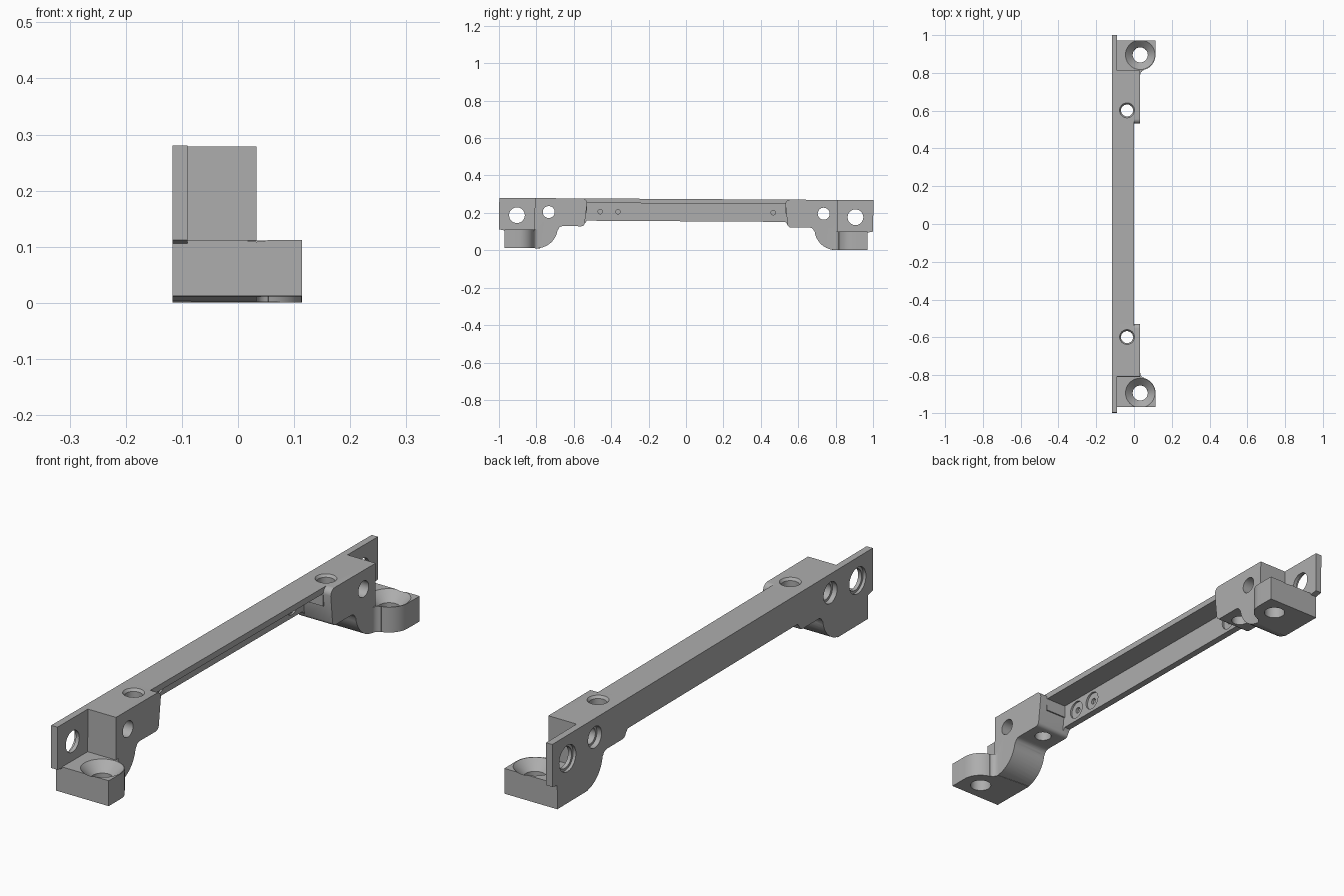
import bpy, math
from mathutils import Matrix

cube = bpy.data.objects.get("Cube")
if cube:
    bpy.data.objects.remove(cube, do_unlink=True)

grey = bpy.data.materials.new("satin grey")
grey.use_nodes = True
grey.diffuse_color = (0.42, 0.42, 0.42, 1)
grey.node_tree.nodes["Principled BSDF"].inputs["Base Color"].default_value = grey.diffuse_color

BACK, INNER, FLANGE, SIDE = -0.117, -0.09, 0.0, 0.033
FLOOR, LEDGE, STEP, BEAM, TOP = 0.006, 0.106, 0.125, 0.155, 0.274


def prism(name, outline, lo, hi, axis):
    """Extrude an outline along x (outline in y, z) or z (outline in x, y)."""
    place = (lambda p, d: (d, *p)) if axis == "x" else (lambda p, d: (*p, d))
    n = len(outline)
    verts = [place(p, d) for d in (lo, hi) for p in outline]
    faces = [list(range(n))[::-1], list(range(n, 2 * n))]
    faces += [[i, (i + 1) % n, (i + 1) % n + n, i + n] for i in range(n)]
    mesh = bpy.data.meshes.new(name)
    mesh.from_pydata(verts, [], faces)
    ob = bpy.data.objects.new(name, mesh)
    bpy.context.collection.objects.link(ob)
    bpy.context.view_layer.objects.active = ob
    bpy.ops.object.mode_set(mode="EDIT")
    bpy.ops.mesh.select_all(action="SELECT")
    bpy.ops.mesh.normals_make_consistent(inside=False)
    bpy.ops.object.mode_set(mode="OBJECT")
    return ob


def arc(cx, cy, r, start, end, steps=10):
    angles = [math.radians(start + (end - start) * i / steps) for i in range(steps + 1)]
    return [(cx + r * math.cos(a), cy + r * math.sin(a)) for a in angles]


def flip(points, s):
    return [(a * s, b) for a, b in points]


def drill(name, centre, r1, r2, depth, axis="z"):
    """Cone or cylinder cutter; r1 lies at the low end of the axis."""
    rot = (0, math.pi / 2, 0) if axis == "x" else (0, 0, 0)
    bpy.ops.mesh.primitive_cone_add(vertices=40, radius1=r1, radius2=r2, depth=depth,
                                    location=centre, rotation=rot)
    ob = bpy.context.object
    ob.name = name
    return ob


def combine(target, other, operation):
    mod = target.modifiers.new("join", "BOOLEAN")
    mod.operation, mod.solver, mod.object = operation, "EXACT", other
    bpy.context.view_layer.objects.active = target
    bpy.ops.object.modifier_apply(modifier=mod.name)
    bpy.data.objects.remove(other, do_unlink=True)


# Underside curve from the foot up to the beam
under = ([(0.8, FLOOR)] + arc(0.8, 0.12, 0.114, 268, 188)
         + arc(0.66, 0.1, 0.025, 20, 90, 5) + arc(0.56, 0.143, 0.018, 270, 190, 5))

# Back wall with its stepped ends
half = [(1, TOP), (1, LEDGE), (0.97, LEDGE - 0.006), (0.97, FLOOR)] + under + [(0.53, BEAM)]
bracket = prism("mounting_bar", half + flip(half, -1)[::-1], BACK, INNER, "x")

# Top flange of the beam
flange = [(-0.7, 0.25), (0.7, 0.25), (0.7, TOP), (-0.7, TOP)]
combine(bracket, prism("flange", flange, BACK, FLANGE, "x"), "UNION")

for s in (1, -1):
    # End block and its curved neck
    block = [(0.81, TOP), (0.81, FLOOR)] + under + arc(0.555, TOP - 0.025, 0.025, 180, 90, 6)
    combine(bracket, prism("end_block", flip(block, s), BACK, SIDE, "x"), "UNION")
    # Square top corner under the flange width
    fill = [(0.53, 0.2), (0.7, 0.2), (0.7, TOP), (0.53, TOP)]
    combine(bracket, prism("block_fill", flip(fill, s), BACK, FLANGE, "x"), "UNION")
    # Foot with one rounded corner and a flare into the neck
    foot = [(BACK, 0.78), (BACK, 0.97), (0.114, 0.97)] + arc(SIDE, 0.895, 0.081, 0, -75)
    foot += arc(0.058, 0.79, 0.025, 100, 180, 5)
    outline = [(x, y * s) for x, y in foot]
    combine(bracket, prism("foot", outline, FLOOR, LEDGE, "z"), "UNION")

    # Countersunk foot hole, vertical block hole, cross hole and end hole
    cutters = [
        drill("foot_hole", (SIDE, s * 0.895, 0.05), 0.04, 0.04, 0.2),
        drill("foot_sink", (SIDE, s * 0.895, 0.088), 0.04, 0.08, 0.04),
        drill("block_hole", (-0.037, s * 0.6, 0.2), 0.032, 0.032, 0.3),
        drill("block_sink", (-0.037, s * 0.6, TOP - 0.004), 0.032, 0.041, 0.012),
        drill("cross_hole", (-0.04, s * 0.735, 0.2), 0.032, 0.032, 0.3, "x"),
        drill("cross_sink", (BACK + 0.009, s * 0.735, 0.2), 0.042, 0.042, 0.022, "x"),
        drill("end_hole", (-0.1, s * 0.905, 0.182), 0.042, 0.042, 0.1, "x"),
        drill("end_sink", (BACK + 0.004, s * 0.905, 0.182), 0.052, 0.052, 0.016, "x"),
    ]
    for c in cutters:
        combine(bracket, c, "DIFFERENCE")

# Shallow round recesses with a raised ring and pin hole on the inner wall
for y in (-0.46, -0.365, 0.465):
    combine(bracket, drill("recess", (INNER, y, 0.204), 0.036, 0.036, 0.016, "x"), "DIFFERENCE")
    combine(bracket, drill("pin_hole", (INNER, y, 0.204), 0.012, 0.012, 0.036, "x"), "DIFFERENCE")

# Finish: colour, shading and the slight lean along its length
bracket.data.materials.clear()
bracket.data.materials.append(grey)
for f in bracket.data.polygons:
    f.material_index = 0
bracket.data.transform(Matrix.Rotation(-0.006, 4, "X"))
bpy.ops.object.select_all(action="DESELECT")
bracket.select_set(True)
bpy.context.view_layer.objects.active = bracket
bpy.ops.object.shade_smooth_by_angle(angle=math.radians(30))
